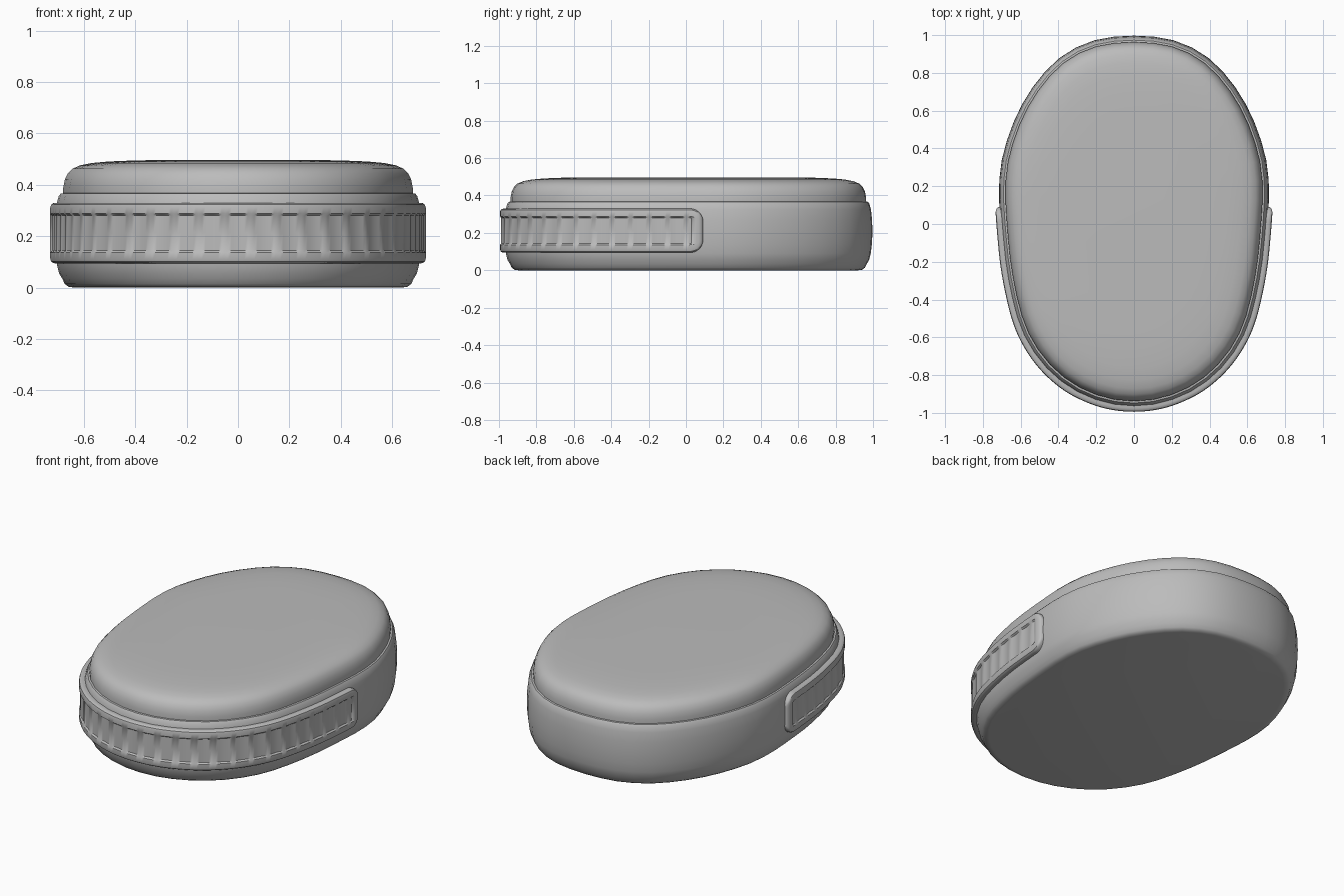
import bpy, bmesh, math
from mathutils import Vector

if "Cube" in bpy.data.objects:
    bpy.data.objects.remove(bpy.data.objects["Cube"])

grey = bpy.data.materials.new("plain grey")
grey.diffuse_color = (0.5, 0.5, 0.5, 1)
grey.use_nodes = True
grey.node_tree.nodes["Principled BSDF"].inputs["Base Color"].default_value = grey.diffuse_color

# Right half of the plan outline, from front centre to back centre
HALF = [(0, -.972), (.16, -.952), (.31, -.892), (.42, -.815), (.51, -.72), (.58, -.61),
        (.625, -.5), (.66, -.36), (.685, -.22), (.70, -.08), (.712, .08), (.715, .2),
        (.70, .34), (.66, .48), (.60, .62), (.51, .76), (.40, .875), (.27, .952),
        (.14, .987), (0, .997)]


def spline(points, steps=12):
    """Closed Catmull-Rom curve through the points."""
    p = [Vector(q) for q in points]
    n = len(p)
    out = []
    for i in range(n):
        a, b, c, d = p[i - 1], p[i], p[(i + 1) % n], p[(i + 2) % n]
        for k in range(steps):
            t = k / steps
            out.append(.5 * (2 * b + (c - a) * t + (2 * a - 5 * b + 4 * c - d) * t * t
                             + (3 * b - a - 3 * c + d) * t ** 3))
    return out


CURVE = spline(HALF + [(-x, y) for x, y in HALF[-2:0:-1]])
LENGTHS = [0.0]
for i, q in enumerate(CURVE):
    LENGTHS.append(LENGTHS[-1] + (CURVE[(i + 1) % len(CURVE)] - q).length)
TOTAL = LENGTHS[-1]


def point(s):
    s %= TOTAL
    i = max(k for k in range(len(CURVE)) if LENGTHS[k] <= s)
    t = (s - LENGTHS[i]) / (LENGTHS[i + 1] - LENGTHS[i])
    return CURVE[i].lerp(CURVE[(i + 1) % len(CURVE)], t)


def frame(s):
    """Point on the outline and its outward normal."""
    d = (point(s + .03) - point(s - .03)).normalized()
    return point(s), Vector((d.y, -d.x))


def grid_object(name, rings, close, caps, angle):
    """Skin a list of vertex rows, optionally closing the rows and filling the ends."""
    bm = bmesh.new()
    rows = [[bm.verts.new(v) for v in r] for r in rings]
    n = len(rows[0])
    for a, b in zip(rows, rows[1:]):
        for j in range(n if close else n - 1):
            k = (j + 1) % n
            bm.faces.new((a[j], a[k], b[k], b[j]))
    if caps:
        bm.faces.new(rows[0][::-1])
        bm.faces.new(rows[-1])
    bmesh.ops.recalc_face_normals(bm, faces=bm.faces)
    mesh = bpy.data.meshes.new(name)
    bm.to_mesh(mesh)
    bm.free()
    mesh.materials.append(grey)
    obj = bpy.data.objects.new(name, mesh)
    bpy.context.collection.objects.link(obj)
    bpy.ops.object.select_all(action='DESELECT')
    obj.select_set(True)
    bpy.context.view_layer.objects.active = obj
    bpy.ops.object.shade_smooth_by_angle(angle=math.radians(angle))
    return obj


def shell(name, profile, segments=52):
    """Loft an (inset, height) profile around the outline."""
    stations = [frame(TOTAL * i / segments) for i in range(segments)]
    rings = [[(*(p - n * inset), z) for p, n in stations] for inset, z in profile]
    return grid_object(name, rings, True, True, 40)


# Lower body with rounded foot and a ledge at the top
shell("body", [(.075, 0), (.055, .003), (.04, .014), (.03, .035), (.018, .055), (.009, .09),
               (.003, .14), (0, .2), (.002, .27), (.008, .325), (.016, .355), (.024, .366),
               (.045, .369)])

# Softly domed lid
shell("lid", [(.034, .36), (.034, .39), (.04, .42), (.052, .445), (.07, .463), (.1, .476),
              (.145, .485), (.21, .491), (.31, .495), (.42, .497)])

# Raised grip band wrapping the front, with a fluted recessed panel
END = next(LENGTHS[i] for i, q in enumerate(CURVE) if q.y > .09)
MID_Z, HALF_H, CORNER, PITCH = .212, .118, .07, .1
ROWS = [(-1, -.02, 0), (-1, .002, 0), (-.985, .012, 0), (-.94, .019, 0), (-.86, .022, 0),
        (-.64, .022, 0), (-.58, .022, 1)]
ROWS += [(0, .022, 1)] + [(-t, h, f) for t, h, f in ROWS[::-1]]


def band_column(s):
    p, n = frame(s)
    d = max(0, END - abs(s))
    c = CORNER - min(d, CORNER)
    half = HALF_H - CORNER + math.sqrt(CORNER ** 2 - c ** 2)
    edge = math.sqrt(1 - (1 - min(d / .035, 1)) ** 2)
    inside = min(max((d - .045) / .015, 0), 1)
    flute = inside * (.003 + .007 * abs(math.sin(math.pi * (s / PITCH + .5))))
    col = []
    for t, h, f in ROWS:
        out = (h * edge if h > 0 else h) - f * flute
        if d < 1e-6:
            out = -.02
        col.append((*(p + n * out), MID_Z + t * half))
    return col


ends = [0, .002, .006, .013, .022, .035, .045, .06]
inner = END - .07
count = 220
stations = ([-END + e for e in ends] + [-inner + 2 * inner * i / count for i in range(count + 1)]
            + [END - e for e in ends[::-1]])
grid_object("grip_band", [band_column(s) for s in stations], False, False, 35)
